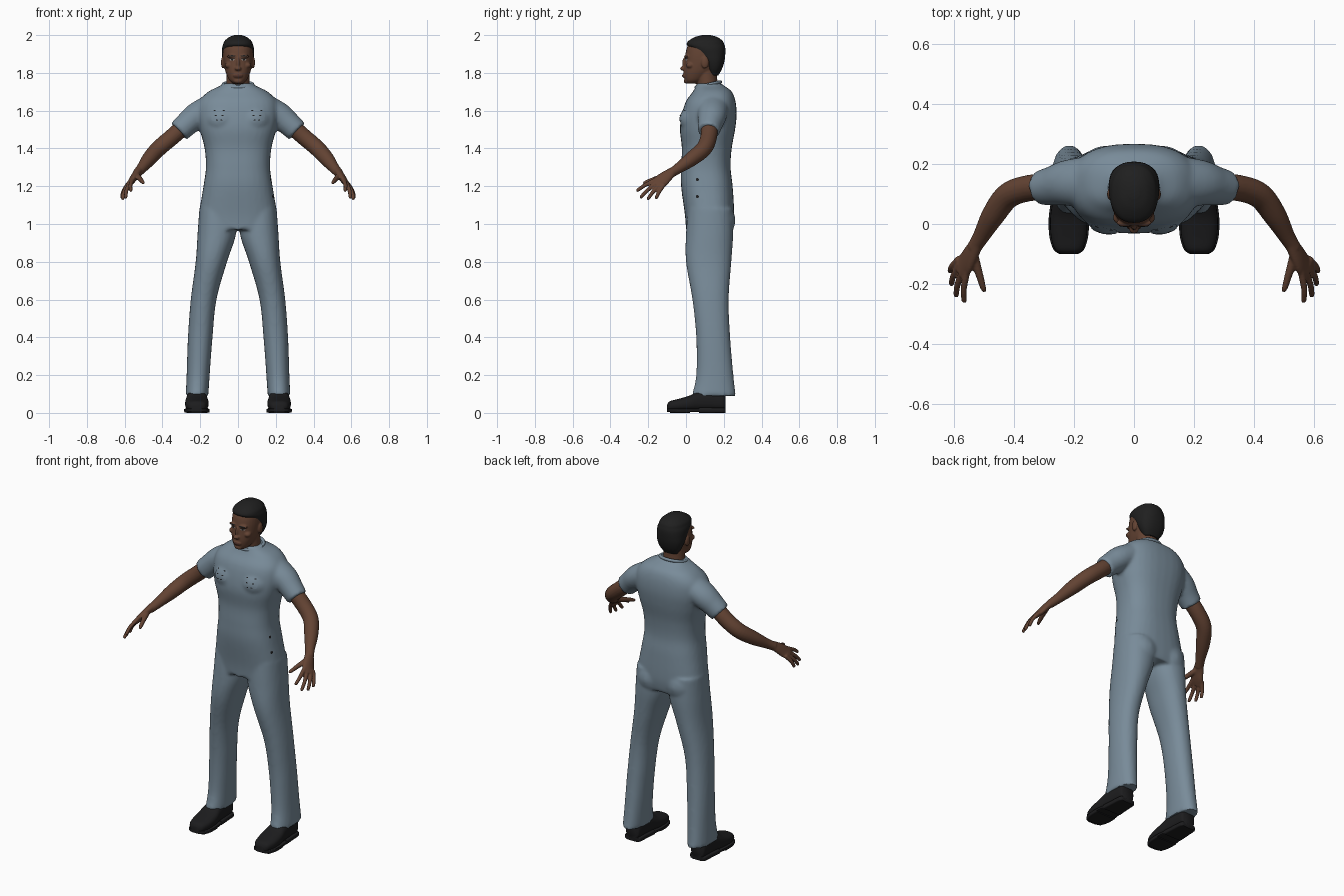
import bpy, bmesh, math
from mathutils import Vector, Matrix
from mathutils.bvhtree import BVHTree

if "Cube" in bpy.data.objects:
    bpy.data.objects.remove(bpy.data.objects["Cube"], do_unlink=True)

X, Y, Z = Vector((1, 0, 0)), Vector((0, 1, 0)), Vector((0, 0, 1))
SIDES = (("left", 1), ("right", -1))


def material(name, *rgb):
    mat = bpy.data.materials.new(name)
    mat.use_nodes = True
    mat.diffuse_color = (*rgb, 1)
    shader = mat.node_tree.nodes["Principled BSDF"]
    shader.inputs["Base Color"].default_value = (*rgb, 1)
    shader.inputs["Roughness"].default_value = 0.8
    return mat


CLOTH = material("blue grey cloth", 0.19, 0.26, 0.32)
SKIN = material("brown skin", 0.125, 0.056, 0.033)
LIP = material("dark lips", 0.085, 0.035, 0.025)
HAIR = material("black hair", 0.014, 0.014, 0.014)
SHOE = material("black leather", 0.012, 0.012, 0.013)
WHITE = material("eye white", 0.3, 0.27, 0.25)


def spline(rings, steps=6):
    """Catmull-Rom resampling of a list of rings."""
    out = []
    for i in range(len(rings) - 1):
        a, b, c, d = (rings[max(0, min(len(rings) - 1, i + k))] for k in (-1, 0, 1, 2))
        for s in range(steps):
            t = s / steps
            out.append([q + t / 2 * (r - p + t * (2 * p - 5 * q + 4 * r - w + t * (3 * (q - r) + w - p)))
                        for p, q, r, w in zip(a, b, c, d)])
    return out + [list(rings[-1])]


def loft(bm, rings, normal=None, ref=Y, power=2.0, sides=32):
    """Skin over superellipse rings (x, y, z, radius_u, radius_v)."""
    rings = spline(rings)
    centres = [Vector(r[:3]) for r in rings]
    loops = []
    for i, (c, r) in enumerate(zip(centres, rings)):
        n = normal or (centres[min(i + 1, len(rings) - 1)] - centres[max(i - 1, 0)]).normalized()
        v = (ref - n * ref.dot(n)).normalized()
        u = v.cross(n)
        loop = []
        for k in range(sides):
            a = math.tau * k / sides
            p, q = (math.copysign(abs(w) ** (2 / power), w) for w in (math.cos(a), math.sin(a)))
            loop.append(bm.verts.new(c + u * p * r[3] + v * q * r[4]))
        loops.append(loop)
    for a, b in zip(loops, loops[1:]):
        for k in range(sides):
            j = (k + 1) % sides
            bm.faces.new((a[k], a[j], b[j], b[k]))
    bm.faces.new(loops[0])
    bm.faces.new(loops[-1])


def stack(bm, levels, power=2.0):
    """Loft of level rings (z, front, back, half_width, optional centre_x)."""
    loft(bm, [((lv[4] if len(lv) > 4 else 0), (lv[1] + lv[2]) / 2, lv[0], lv[3], (lv[2] - lv[1]) / 2)
              for lv in levels], Z, power=power)


def ball(bm, centre, size):
    bmesh.ops.create_uvsphere(bm, u_segments=20, v_segments=12, radius=1,
                              matrix=Matrix.Translation(centre) @ Matrix.Diagonal((*size, 1)))


def finish(name, bm, mat, voxel=None, smooth=4):
    bmesh.ops.recalc_face_normals(bm, faces=bm.faces)
    mesh = bpy.data.meshes.new(name)
    bm.to_mesh(mesh)
    bm.free()
    mesh.materials.append(mat)
    obj = bpy.data.objects.new(name, mesh)
    bpy.context.collection.objects.link(obj)
    bpy.ops.object.select_all(action="DESELECT")
    obj.select_set(True)
    bpy.context.view_layer.objects.active = obj
    if voxel:
        mod = obj.modifiers.new("fuse", "REMESH")
        mod.mode, mod.voxel_size = "VOXEL", voxel
        mod = obj.modifiers.new("soften", "SMOOTH")
        mod.factor, mod.iterations = 0.5, smooth
        for m in ("fuse", "soften"):
            bpy.ops.object.modifier_apply(modifier=m)
    bpy.ops.object.shade_smooth_by_angle(angle=math.radians(50))
    return obj


def surface(obj):
    return BVHTree.FromPolygons([v.co for v in obj.data.vertices],
                                [tuple(p.vertices) for p in obj.data.polygons])


def plate(name, tree, centre, w, h, mat, look=Y, power=2.0, lift=0.002):
    """Thin superellipse plate laid onto a surface along a look direction."""
    bm = bmesh.new()
    u = look.cross(Z)

    def drop(p, q):
        point = Vector(centre) + u * p + Z * q
        hit = tree.ray_cast(point - look, look)[0]
        return bm.verts.new((hit or point) - look * lift)

    mid, inner = drop(0, 0), None
    for scale in (0.35, 0.7, 1):
        ring = []
        for k in range(20):
            a = math.tau * k / 20
            p, q = (math.copysign(abs(t) ** (2 / power), t) for t in (math.cos(a), math.sin(a)))
            ring.append(drop(p * w * scale, q * h * scale))
        for k in range(20):
            j = (k + 1) % 20
            bm.faces.new((inner[k], ring[k], ring[j], inner[j]) if inner else (mid, ring[k], ring[j]))
        inner = ring
    finish(name, bm, mat)


# Clothing: torso, trouser legs and short sleeves fused into one garment
bm = bmesh.new()
stack(bm, [(0.97, 0.0, 0.245, 0.205), (1.05, -0.006, 0.255, 0.207), (1.2, -0.026, 0.247, 0.183),
           (1.3, -0.026, 0.236, 0.17), (1.4, -0.022, 0.242, 0.177), (1.5, -0.032, 0.26, 0.202),
           (1.58, -0.022, 0.268, 0.215), (1.65, 0.0, 0.262, 0.205), (1.7, 0.036, 0.243, 0.158),
           (1.73, 0.052, 0.205, 0.098), (1.745, 0.056, 0.185, 0.078)], power=2.5)
for _, s in SIDES:
    stack(bm, [(1.08, 0.01, 0.245, 0.095, s * 0.11), (0.95, 0.0, 0.25, 0.102, s * 0.112),
               (0.8, 0.0, 0.24, 0.083, s * 0.141), (0.6, 0.034, 0.226, 0.068, s * 0.182),
               (0.4, 0.054, 0.234, 0.065, s * 0.2), (0.2, 0.054, 0.251, 0.061, s * 0.211),
               (0.09, 0.03, 0.264, 0.06, s * 0.217)], power=2.2)
    loft(bm, [(s * 0.12, 0.14, 1.63, 0.07, 0.09), (s * 0.215, 0.138, 1.575, 0.071, 0.078),
              (s * 0.27, 0.128, 1.53, 0.064, 0.066), (s * 0.313, 0.12, 1.49, 0.06, 0.058)])
    ball(bm, (s * 0.095, 0.17, 1.02), (0.095, 0.092, 0.1))
    ball(bm, (s * 0.085, 0.05, 1.55), (0.09, 0.083, 0.08))
coverall = finish("coverall", bm, CLOTH, 0.01, 4)

# Rolled neckline
bm = bmesh.new()
loop = [(0.078 * math.cos(a), 0.118 + 0.064 * math.sin(a), 1.738 + 0.014 * math.sin(a), 0.009, 0.009)
        for a in (math.tau * k / 16 for k in range(17))]
loft(bm, loop, ref=Z, sides=10)
finish("neckline", bm, CLOTH)

# Chest pocket flaps with dark fastenings, and side rivets
cloth = surface(coverall)
for side, s in SIDES:
    plate(side + "_pocket_flap", cloth, (s * 0.1, 0, 1.575), 0.042, 0.03, CLOTH, power=5, lift=0.004)
    for row in range(3):
        for t in (-1, 1):
            plate(side + "_pocket_stitch", cloth, (s * 0.1 + t * (0.024 - 0.006 * row), 0, 1.6 - 0.025 * row),
                  0.006, 0.003, SHOE, lift=0.006)
for z in (1.235, 1.145):
    plate("side_rivet", cloth, (0, 0.06, z), 0.008, 0.008, SHOE, look=-X)

# Arms with hands
for side, s in SIDES:
    bm = bmesh.new()

    def limb(*rings):
        loft(bm, [(s * r[0], r[1], r[2], r[3], r[-1]) for r in rings], sides=20)

    limb((0.27, 0.125, 1.53, 0.045), (0.35, 0.12, 1.46, 0.044), (0.42, 0.095, 1.4, 0.043),
         (0.47, 0.03, 1.345, 0.039), (0.51, -0.04, 1.295, 0.028), (0.535, -0.08, 1.268, 0.024))
    limb((0.522, -0.06, 1.285, 0.022), (0.545, -0.1, 1.255, 0.02, 0.033),
         (0.565, -0.135, 1.225, 0.017, 0.04), (0.583, -0.158, 1.203, 0.013, 0.036))
    for base, tip in (((0.56, -0.173, 1.226), (0.568, -0.262, 1.175)),
                      ((0.573, -0.162, 1.212), (0.596, -0.243, 1.138)),
                      ((0.585, -0.143, 1.202), (0.612, -0.204, 1.13)),
                      ((0.588, -0.122, 1.2), (0.617, -0.16, 1.135))):
        b, t = Vector(base), Vector(tip)
        bend = b.lerp(t, 0.5) + Vector((0.005, 0, 0.005))
        limb((*(b + (b - t) * 0.15), 0.012), (*bend, 0.0105), (*b.lerp(t, 0.92), 0.009), (*t, 0.005))
    limb((0.538, -0.1, 1.258, 0.017), (0.518, -0.165, 1.238, 0.013), (0.505, -0.21, 1.222, 0.01),
         (0.499, -0.226, 1.215, 0.006))
    finish(side + "_arm", bm, SKIN, 0.0045, 2)

# Head: skull and jaw, neck, nose, brow ridges, lips and ears
bm = bmesh.new()
stack(bm, [(1.743, 0.006, 0.06, 0.026), (1.76, -0.006, 0.09, 0.045), (1.79, -0.012, 0.13, 0.06),
           (1.82, -0.012, 0.165, 0.07), (1.86, -0.007, 0.19, 0.077), (1.9, -0.003, 0.2, 0.079),
           (1.94, 0.008, 0.197, 0.075), (1.97, 0.035, 0.18, 0.06), (1.99, 0.07, 0.14, 0.03)], power=2.2)
loft(bm, [(0, 0.125, 1.66, 0.07, 0.064), (0, 0.112, 1.75, 0.062, 0.055), (0, 0.105, 1.85, 0.062, 0.06)], Z)
ball(bm, (0, -0.014, 1.823), (0.018, 0.018, 0.011))
ball(bm, (0, -0.009, 1.848), (0.009, 0.012, 0.034))
ball(bm, (0, -0.011, 1.785), (0.026, 0.009, 0.011))
ball(bm, (0, 0.004, 1.757), (0.025, 0.016, 0.014))
for _, s in SIDES:
    ball(bm, (s * 0.03, 0.004, 1.888), (0.03, 0.013, 0.009))
    ball(bm, (s * 0.05, 0.022, 1.84), (0.02, 0.022, 0.016))
    ball(bm, (s * 0.08, 0.1, 1.855), (0.01, 0.02, 0.032))
head = finish("head", bm, SKIN, 0.0045, 3)

# Painted face
face = surface(head)
plate("lips", face, (0, 0, 1.785), 0.024, 0.008, LIP, lift=0.001)
for side, s in SIDES:
    plate(side + "_eye", face, (s * 0.031, 0, 1.87), 0.013, 0.005, WHITE, lift=0.001)
    plate(side + "_iris", face, (s * 0.031, 0, 1.87), 0.006, 0.005, HAIR, lift=0.002)
    plate(side + "_eyelid", face, (s * 0.031, 0, 1.875), 0.015, 0.002, HAIR, lift=0.002)
    plate(side + "_eyebrow", face, (s * 0.032, 0, 1.89), 0.02, 0.0035, HAIR, lift=0.002)

# Close-cropped hair
bm = bmesh.new()
stack(bm, [(1.785, 0.12, 0.17, 0.045), (1.82, 0.105, 0.19, 0.068), (1.86, 0.08, 0.203, 0.081),
           (1.9, 0.05, 0.208, 0.084), (1.93, 0.022, 0.208, 0.084), (1.95, 0.004, 0.203, 0.079),
           (1.97, 0.014, 0.193, 0.07), (1.99, 0.048, 0.165, 0.046), (2.0, 0.085, 0.13, 0.018)], power=2.3)
finish("hair", bm, HAIR)

# Shoes with soles and heels
for side, s in SIDES:
    bm = bmesh.new()
    profile = ((-0.1, 0.026, 0.042), (-0.085, 0.046, 0.06), (-0.04, 0.06, 0.072), (0.02, 0.062, 0.09),
               (0.07, 0.056, 0.115), (0.14, 0.051, 0.125), (0.195, 0.047, 0.115), (0.208, 0.034, 0.1))
    loft(bm, [(s * 0.218, y, top / 2 + 0.006, w, top / 2 - 0.004) for y, w, top in profile],
         Y, ref=Z, power=2.6, sides=24)
    finish(side + "_shoe", bm, SHOE)
    bm = bmesh.new()
    for part, z, h in ((profile, 0.014, 0.009), (profile[4:], 0.014, 0.014), (profile[1:4], 0.01, 0.01)):
        loft(bm, [(s * 0.218, y, z, w + 0.005, h) for y, w, _ in part], Y, ref=Z, power=6, sides=24)
    finish(side + "_sole", bm, SHOE)
